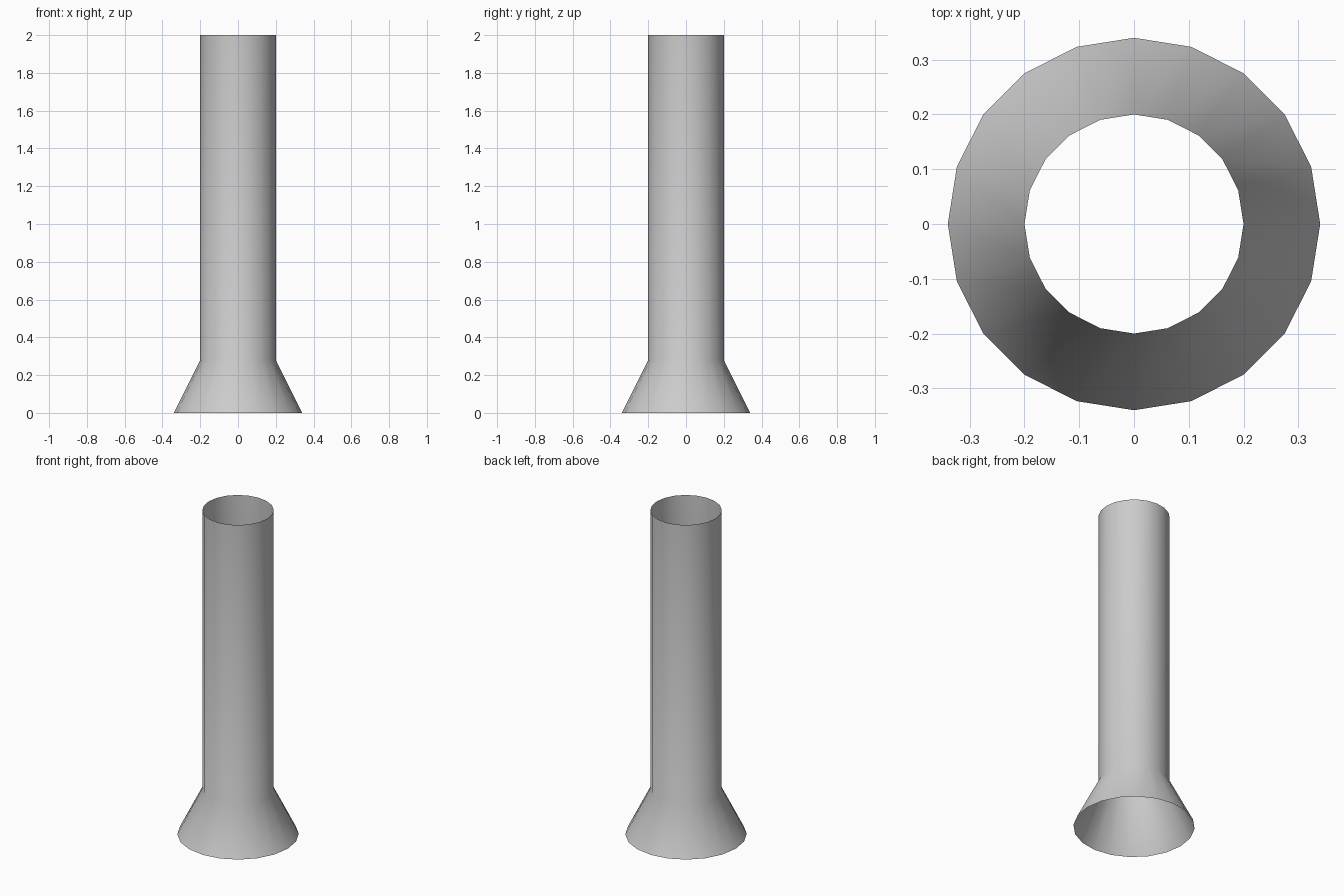
import bpy, bmesh, math

if "Cube" in bpy.data.objects:
    bpy.data.objects.remove(bpy.data.objects["Cube"])

SIDES = 20
PROFILE = [(0.34, 0.0), (0.20, 0.28), (0.20, 2.0)]  # radius, height


def ring(bm, radius, z):
    return [bm.verts.new((radius * math.cos(2 * math.pi * i / SIDES),
                          radius * math.sin(2 * math.pi * i / SIDES), z))
            for i in range(SIDES)]


# Open pipe with a flared foot, single-walled
bm = bmesh.new()
rings = [ring(bm, r, z) for r, z in PROFILE]
for low, high in zip(rings, rings[1:]):
    for i in range(SIDES):
        j = (i + 1) % SIDES
        bm.faces.new((low[i], low[j], high[j], high[i])).smooth = True

mesh = bpy.data.meshes.new("flared_pipe")
bm.to_mesh(mesh)
bm.free()
pipe = bpy.data.objects.new("flared_pipe", mesh)
bpy.context.collection.objects.link(pipe)
